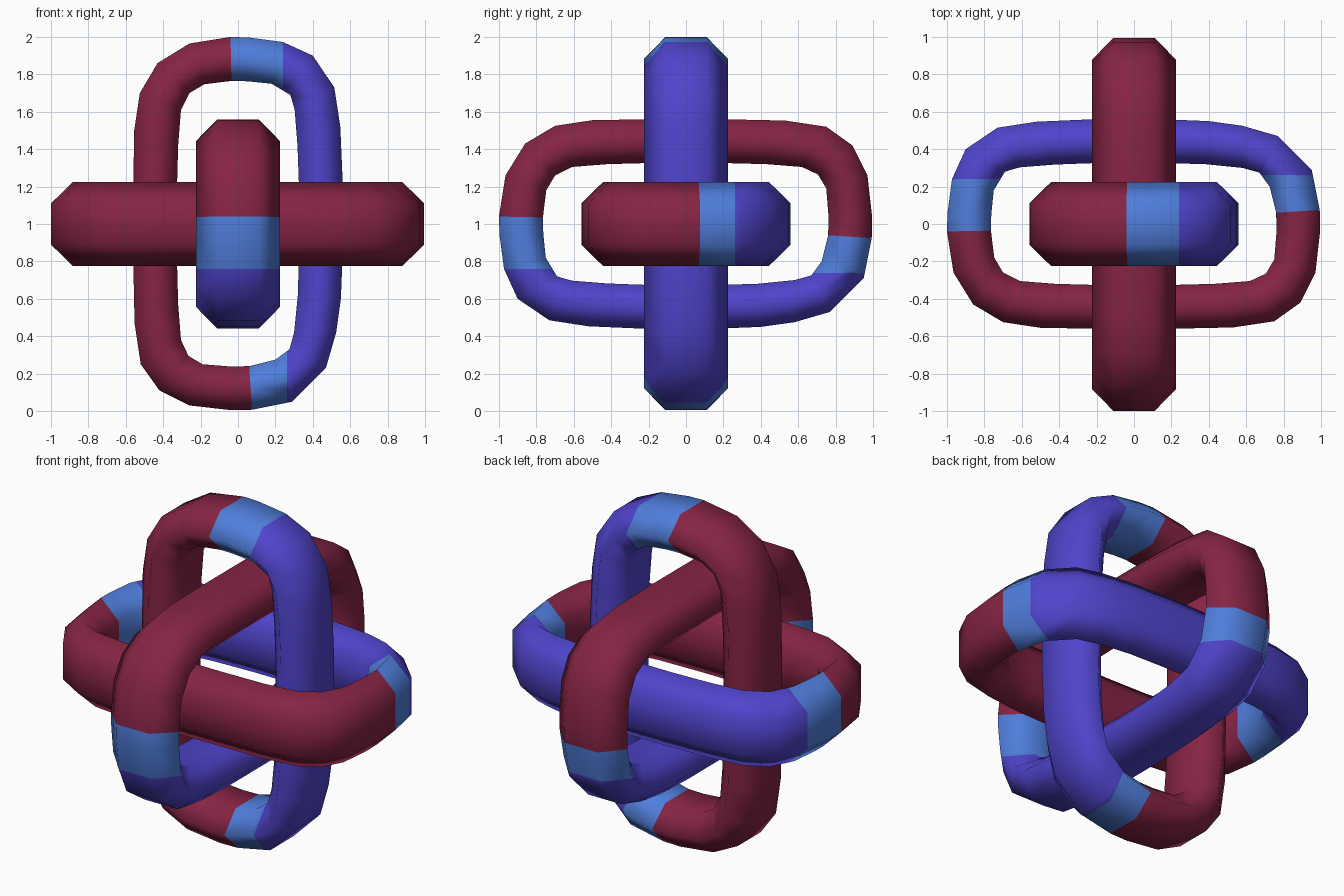
import bpy, bmesh
from mathutils import Vector

if "Cube" in bpy.data.objects:
    bpy.data.objects.remove(bpy.data.objects["Cube"])


def material(name, rgb):
    m = bpy.data.materials.new(name)
    m.diffuse_color = (*rgb, 1)
    m.use_nodes = True
    m.node_tree.nodes["Principled BSDF"].inputs["Base Color"].default_value = m.diffuse_color
    return m


MATS = [material("dark red", (0.238, 0.0176, 0.058)),
        material("light blue", (0.08, 0.209, 0.716)),
        material("violet blue", (0.08, 0.058, 0.604))]

# Ring profile: outer x, z and inner x, z, clockwise from the top
PATH = [
    (-0.04, 1.0, -0.035, 0.765), (0.06, 0.997, 0.05, 0.763),
    (0.24, 0.973, 0.18, 0.75), (0.40, 0.90, 0.28, 0.69),
    (0.515, 0.73, 0.303, 0.61), (0.547, 0.52, 0.318, 0.42),
    (0.56, 0.22, 0.326, 0.20), (0.56, -0.15, 0.326, -0.15),
    (0.55, -0.40, 0.32, -0.38), (0.525, -0.58, 0.30, -0.58),
    (0.47, -0.77, 0.275, -0.67), (0.29, -0.95, 0.20, -0.725),
    (0.075, -0.993, 0.06, -0.76), (-0.04, -0.995, -0.04, -0.762),
    (-0.26, -0.97, -0.19, -0.75), (-0.42, -0.89, -0.265, -0.705),
    (-0.52, -0.75, -0.305, -0.62), (-0.553, -0.53, -0.32, -0.43),
    (-0.56, -0.20, -0.326, -0.20), (-0.56, 0.20, -0.326, 0.20),
    (-0.555, 0.50, -0.32, 0.42), (-0.525, 0.70, -0.305, 0.61),
    (-0.43, 0.86, -0.26, 0.70), (-0.26, 0.965, -0.18, 0.747),
]


def ring(name, place):
    bm = bmesh.new()
    # Flattened six-sided cross-section swept round the loop
    loops = []
    for ox, oz, ix, iz in PATH:
        mx, mz = (ox + ix) / 2, (oz + iz) / 2
        section = [(ox, -0.11, oz), (ox, 0.11, oz), (mx, 0.225, mz),
                   (ix, 0.11, iz), (ix, -0.11, iz), (mx, -0.225, mz)]
        loops.append([bm.verts.new(p) for p in section])
    for i, a in enumerate(loops):
        b = loops[(i + 1) % len(loops)]
        for j in range(6):
            k = (j + 1) % 6
            bm.faces.new((a[j], a[k], b[k], b[j]))
    # Straight cut where the light band meets the blue side
    for sign, x in ((1, 0.24), (-1, 0.262)):
        faces = [f for f in bm.faces if f.calc_center_median().z * sign > 0.6]
        geom = faces + list({e for f in faces for e in f.edges}) \
            + list({v for f in faces for v in f.verts})
        bmesh.ops.bisect_plane(bm, geom=geom, dist=1e-5,
                               plane_co=(x, 0, 0), plane_no=(1, 0, 0))
    # Colour by position across the ring
    for f in bm.faces:
        c = f.calc_center_median()
        red_end, blue_start = (-0.037, 0.24) if c.z > 0 else (0.066, 0.262)
        f.material_index = 0 if c.x < red_end else 1 if c.x < blue_start else 2
        f.smooth = True
    for v in bm.verts:
        v.co = Vector(place(*v.co)) + Vector((0, 0, 1))
    bmesh.ops.recalc_face_normals(bm, faces=bm.faces[:])
    me = bpy.data.meshes.new(name)
    bm.to_mesh(me)
    bm.free()
    for m in MATS:
        me.materials.append(m)
    bpy.context.collection.objects.link(bpy.data.objects.new(name, me))


# Three interlocked rings, one per axis plane
ring("upright_ring", lambda x, y, z: (x, y, z))
ring("front_to_back_ring", lambda x, y, z: (y, -z, -x))
ring("flat_ring", lambda x, y, z: (-z, x, y))
